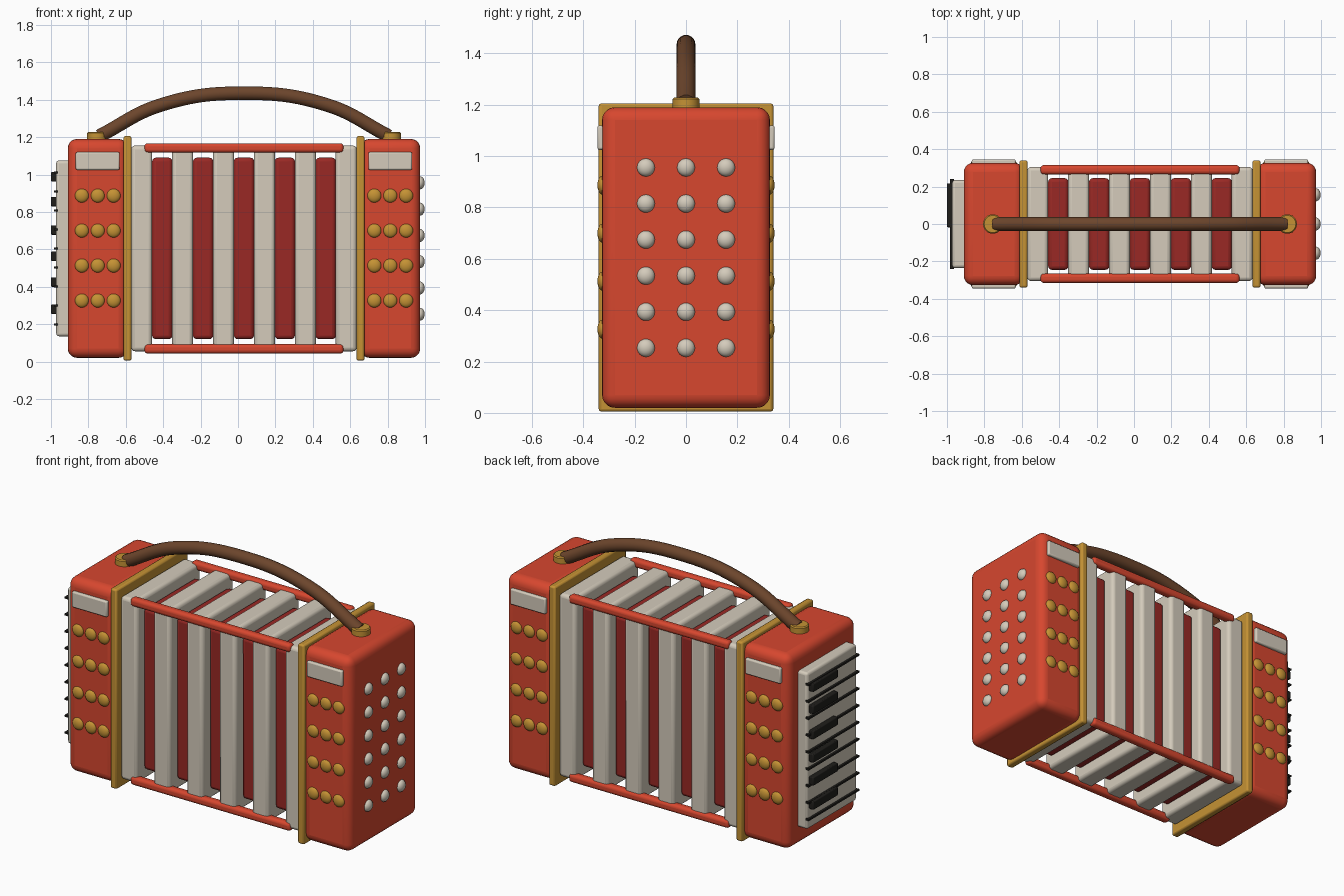
import bpy
from math import pi

default = bpy.data.objects.get("Cube")
if default:
    bpy.data.objects.remove(default, do_unlink=True)

CX = 0.032   # centre of the body, between the two end casings
CZ = 0.605   # mid height of the body


def material(name, rgb):
    m = bpy.data.materials.new(name)
    m.use_nodes = True
    m.diffuse_color = (*rgb, 1)
    bsdf = m.node_tree.nodes["Principled BSDF"]
    bsdf.inputs["Base Color"].default_value = (*rgb, 1)
    bsdf.inputs["Roughness"].default_value = 0.5
    return m


RED = material("bright red", (0.68, 0.063, 0.028))
DARK_RED = material("dark red", (0.32, 0.022, 0.018))
CREAM = material("cream", (0.66, 0.6, 0.5))
GOLD = material("gold", (0.56, 0.29, 0.035))
BROWN = material("brown leather", (0.15, 0.06, 0.025))
BLACK = material("black", (0.014, 0.013, 0.011))


def finish(name, mat):
    ob = bpy.context.object
    ob.name = name
    ob.data.materials.append(mat)
    bpy.ops.object.transform_apply(location=False, rotation=True, scale=True)
    bpy.ops.object.shade_smooth_by_angle(angle=pi / 5)
    return ob


def box(name, centre, size, mat, bevel=0.0, segments=3):
    bpy.ops.mesh.primitive_cube_add(size=1, location=centre)
    bpy.context.object.scale = size
    ob = finish(name, mat)
    if bevel:
        mod = ob.modifiers.new("rounded edges", 'BEVEL')
        mod.width = bevel
        mod.segments = segments
    return ob


def button(name, centre, radii, mat):
    bpy.ops.mesh.primitive_uv_sphere_add(segments=20, ring_count=12, radius=1, location=centre)
    bpy.context.object.scale = radii
    return finish(name, mat)


# End casings with frames, nameplates, buttons and strap mounts
for side, label in ((-1, "right"), (1, "left")):
    x = CX + side * 0.782
    box(label + "_casing", (x, 0, CZ), (0.32, 0.654, 1.17), RED, 0.05, 5)
    box(label + "_frame", (CX + side * 0.623, 0, CZ), (0.043, 0.68, 1.2), GOLD, 0.01, 2)
    for face, where in ((-1, "front"), (1, "back")):
        box(f"{label}_{where}_plate", (x, face * 0.33, 1.072), (0.235, 0.03, 0.095), CREAM, 0.008, 2)
        for row in range(4):
            for col in (-1, 0, 1):
                button(f"{label}_{where}_button", (x + col * 0.085, face * 0.325, 0.326 + row * 0.187),
                       (0.037, 0.02, 0.037), GOLD)
    bpy.ops.mesh.primitive_cylinder_add(vertices=32, radius=0.052, depth=0.05,
                                        location=(CX + side * 0.787, 0, 1.203))
    mount = finish(label + "_strap_mount", GOLD)
    mod = mount.modifiers.new("rounded edges", 'BEVEL')
    mod.width = 0.006
    mod.limit_method = 'ANGLE'

# Bellows: wide cream pleats with narrower dark folds between them
PITCH = 0.2186
for i in range(6):
    x = CX + (i - 2.5) * PITCH
    box("bellows_pleat", (x, 0, CZ), (0.112, 0.61, 1.1), CREAM, 0.02)
    if i < 5:
        box("bellows_fold", (x + PITCH / 2, 0, CZ), (0.108, 0.49, 0.97), DARK_RED, 0.02)

# Rods along the four bellows corners
for y in (-0.29, 0.29):
    for z in (CZ - 0.537, CZ + 0.537):
        box("bellows_rod", (CX, y, z), (1.065, 0.05, 0.05), RED, 0.018, 4)

# Bass buttons on the left end
for row in range(6):
    for col in (-1, 0, 1):
        button("bass_button", (0.972, col * 0.156, 0.253 + row * 0.1405), (0.026, 0.035, 0.035), CREAM)

# Keyboard on the right end
box("keyboard", (-0.932, 0, CZ), (0.08, 0.47, 0.94), CREAM, 0.015)
for i in range(9):
    box("key_divider", (-0.974, 0, CZ + (i - 4) * 0.1015), (0.022, 0.48, 0.011), BLACK)
for z in (0.28, 0.425, 0.563, 0.703, 0.855, 0.988):
    box("black_key", (-0.979, 0.1, z), (0.042, 0.235, 0.05), BLACK, 0.005, 2)

# Carrying strap, arched over the top
curve = bpy.data.curves.new("carry_strap", 'CURVE')
curve.dimensions = '3D'
curve.bevel_depth = 0.037
curve.bevel_resolution = 5
curve.resolution_u = 12
curve.use_fill_caps = True
spline = curve.splines.new('BEZIER')
path = [(-0.775, 1.205), (-0.45, 1.37), (0, 1.435), (0.45, 1.37), (0.775, 1.205)]
spline.bezier_points.add(len(path) - 1)
for p, (x, z) in zip(spline.bezier_points, path):
    p.co = (CX + x, 0, z)
    p.handle_left_type = p.handle_right_type = 'AUTO'
strap = bpy.data.objects.new("carry_strap", curve)
curve.materials.append(BROWN)
bpy.context.collection.objects.link(strap)
